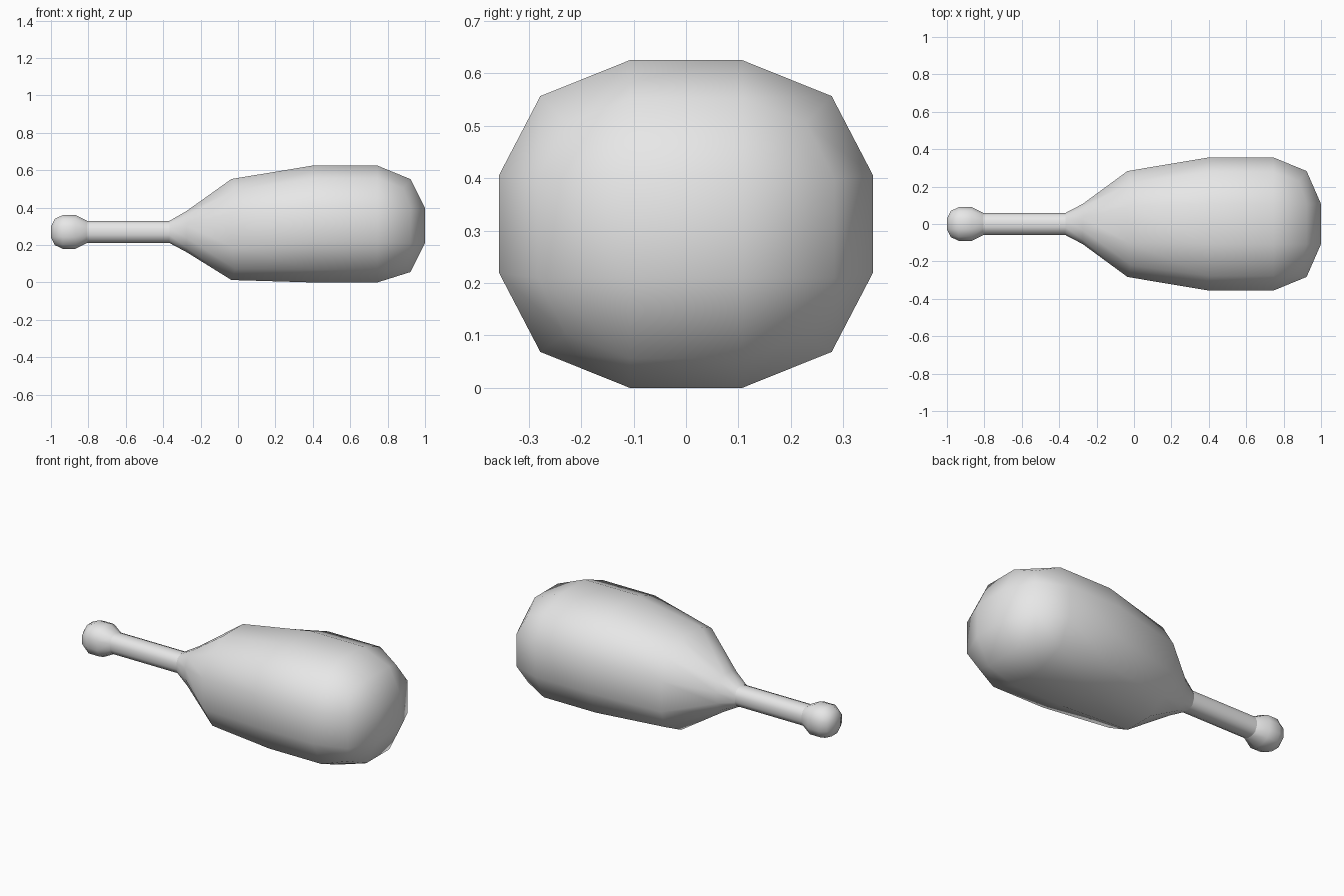
import bpy, bmesh

cube = bpy.data.objects.get("Cube")
if cube:
    bpy.data.objects.remove(cube)

grey = bpy.data.materials.new("plain_grey")
grey.use_nodes = True
grey.diffuse_color = (0.8, 0.8, 0.8, 1)
grey.node_tree.nodes["Principled BSDF"].inputs["Base Color"].default_value = (0.8, 0.8, 0.8, 1)

MID, CORNER = 0.3, 0.78


def ring_points(mid, corner):
    """Twelve points of a rounded square, three per quadrant."""
    points = []
    for quarter in range(4):
        for u, v in ((1, mid), (corner, corner), (mid, 1)):
            for _ in range(quarter):
                u, v = -v, u
            points.append((u, v))
    return points


def loft(name, rings, cap_x=None, cap_half=(0, 0)):
    """Join rounded-square rings along x; the last one can get a 3x3 cap.
    Each ring: x, half width, half height, centre z, mid, corner, corner shift."""
    bm = bmesh.new()
    loops = []
    for x, wide, high, z, mid, corner, shift in rings:
        loops.append([bm.verts.new((x + (shift if i % 3 == 1 else 0), wide * u, z + high * v))
                      for i, (u, v) in enumerate(ring_points(mid, corner))])
    for a, b in zip(loops, loops[1:]):
        for i in range(12):
            j = (i + 1) % 12
            bm.faces.new((a[i], a[j], b[j], b[i]))
    if cap_x is not None:
        z, end = rings[-1][3], loops[-1]
        inner = [bm.verts.new((cap_x, cap_half[0] * u, z + cap_half[1] * v))
                 for u, v in ((1, 1), (-1, 1), (-1, -1), (1, -1))]
        bm.faces.new(inner)
        for q in range(4):
            bm.faces.new((end[3 * q], end[3 * q + 1], end[3 * q + 2], inner[q]))
            bm.faces.new((end[3 * q + 2], end[(3 * q + 3) % 12], inner[(q + 1) % 4], inner[q]))
    bmesh.ops.recalc_face_normals(bm, faces=bm.faces)
    # Open tubes: make sure the side walls face away from the axis
    wall = max(bm.faces, key=lambda f: f.calc_center_median().z)
    if wall.normal.z < 0:
        bmesh.ops.reverse_faces(bm, faces=bm.faces)
    for face in bm.faces:
        face.smooth = True
    mesh = bpy.data.meshes.new(name)
    bm.to_mesh(mesh)
    bm.free()
    mesh.materials.append(grey)
    obj = bpy.data.objects.new(name, mesh)
    bpy.context.collection.objects.link(obj)
    return obj


# Swollen head, from the narrow neck to the rounded far end
loft("head", [
    (-0.365, 0.06, 0.06, 0.27, MID, CORNER, 0),
    (-0.275, 0.107, 0.11, 0.272, MID, CORNER, 0),
    (-0.035, 0.283, 0.27, 0.283, 0.34, CORNER, 0.02),
    (0.4, 0.356, 0.3125, 0.3125, MID, CORNER, 0),
    (0.745, 0.356, 0.3125, 0.3125, MID, CORNER, 0),
    (0.923, 0.283, 0.248, 0.304, 0.38, 0.81, -0.04),
], 1.0, (0.107, 0.094))

# Straight grip
loft("handle", [(x, 0.058, 0.058, 0.27, MID, CORNER, 0) for x in (-0.86, -0.35)])

# Rounded knob at the end of the grip
loft("knob", [
    (-0.804, 0.058, 0.058, 0.27, MID, CORNER, 0),
    (-0.868, 0.09, 0.09, 0.27, MID, CORNER, 0),
    (-0.937, 0.09, 0.09, 0.27, MID, CORNER, 0),
    (-0.98, 0.07, 0.07, 0.27, 0.38, 0.81, 0.012),
], -1.0, (0.028, 0.028))
